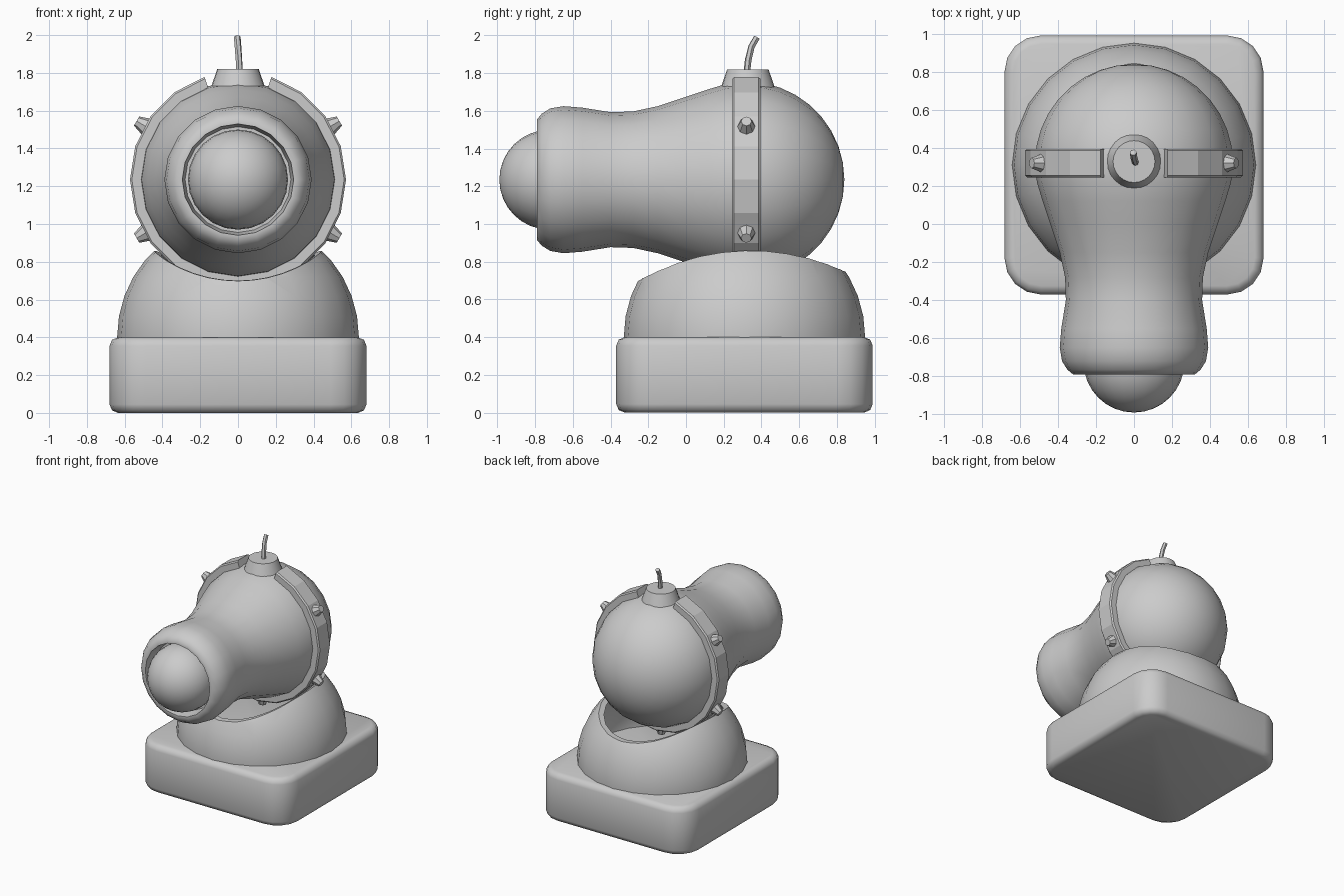
import bpy, bmesh, math
from mathutils import Vector, Matrix

default = bpy.data.objects.get("Cube")
if default:
    bpy.data.objects.remove(default, do_unlink=True)

AXIS_Z = 1.235   # height of the barrel axis
BODY_Y = 0.32    # centre of the round body and mount
SIDES = 20

grey = bpy.data.materials.new("plain grey")
grey.use_nodes = True
grey.diffuse_color = (0.6, 0.6, 0.6, 1)
grey.node_tree.nodes["Principled BSDF"].inputs["Base Color"].default_value = grey.diffuse_color


def finish(name, bm, smooth=35):
    bmesh.ops.recalc_face_normals(bm, faces=bm.faces)
    mesh = bpy.data.meshes.new(name)
    bm.to_mesh(mesh)
    bm.free()
    ob = bpy.data.objects.new(name, mesh)
    bpy.context.collection.objects.link(ob)
    mesh.materials.append(grey)
    bpy.ops.object.select_all(action='DESELECT')
    bpy.context.view_layer.objects.active = ob
    ob.select_set(True)
    if smooth:
        bpy.ops.object.shade_smooth_by_angle(angle=math.radians(smooth))
    return ob


def lathe(name, profile, sides, smooth=35):
    """Spin (y, radius) points around the barrel axis."""
    bm = bmesh.new()
    verts = [bm.verts.new((0, y, AXIS_Z + r)) for y, r in profile]
    edges = [bm.edges.new(pair) for pair in zip(verts, verts[1:])]
    bmesh.ops.spin(bm, geom=verts + edges, cent=(0, 0, AXIS_Z), axis=(0, 1, 0),
                   angle=math.tau, steps=sides)
    bmesh.ops.remove_doubles(bm, verts=bm.verts, dist=0.0005)
    return finish(name, bm, smooth)


# Base block: rounded in plan, then softened along top and bottom
bm = bmesh.new()
bmesh.ops.create_cube(bm, size=1, matrix=Matrix.Translation((0, 0.31, 0.2))
                      @ Matrix.Diagonal((1.36, 1.36, 0.4, 1)))
upright = [e for e in bm.edges if abs(e.verts[0].co.z - e.verts[1].co.z) > 0.1]
bmesh.ops.bevel(bm, geom=upright, offset=0.19, segments=4, profile=0.5, affect='EDGES')
rims = [e for e in bm.edges if abs(e.verts[0].co.z - e.verts[1].co.z) < 0.01]
bmesh.ops.bevel(bm, geom=rims, offset=0.045, segments=2, profile=0.5, affect='EDGES')
finish("base_block", bm, 50)

# Mount: a hollow half dome with a saddle scooped out for the barrel
bm = bmesh.new()
bmesh.ops.create_uvsphere(bm, u_segments=24, v_segments=18, radius=0.64,
                          matrix=Matrix.Translation((0, 0.31, 0.4)))
bmesh.ops.bisect_plane(bm, geom=bm.verts[:] + bm.edges[:] + bm.faces[:],
                       plane_co=(0, 0, 0.39), plane_no=(0, 0, -1), clear_outer=True)
mount = finish("mount_dome", bm, 0)
shell = mount.modifiers.new("shell", 'SOLIDIFY')
shell.thickness = 0.04
shell.offset = -1

bm = bmesh.new()
tilt = Matrix.Rotation(math.radians(92.6), 4, 'X')
bmesh.ops.create_cone(bm, cap_ends=True, segments=64, radius1=0.8, radius2=0.8,
                      depth=3, matrix=Matrix.Translation((0, 0.31, 1.525)) @ tilt)
cutter = finish("saddle_cutter", bm, 0)
cutter.hide_render = True
cutter.hide_viewport = False
scoop = mount.modifiers.new("scoop", 'BOOLEAN')
scoop.operation = 'DIFFERENCE'
scoop.object = cutter
scoop.solver = 'EXACT'
bpy.context.view_layer.update()
cut_mesh = bpy.data.meshes.new_from_object(
    mount.evaluated_get(bpy.context.evaluated_depsgraph_get()))
mount.modifiers.clear()
mount.data = cut_mesh
bpy.data.objects.remove(cutter, do_unlink=True)
bpy.ops.object.select_all(action='DESELECT')
bpy.context.view_layer.objects.active = mount
mount.select_set(True)
bpy.ops.object.shade_smooth_by_angle(angle=math.radians(35))

# Barrel: recessed muzzle, flared lip, narrow neck, round back
neck = [(-0.68, 0), (-0.68, 0.28), (-0.79, 0.295), (-0.79, 0.32), (-0.765, 0.35),
        (-0.72, 0.378), (-0.65, 0.39), (-0.55, 0.382), (-0.4, 0.358), (-0.28, 0.362),
        (-0.15, 0.39), (0, 0.44), (0.12, 0.48), (0.22, 0.51)]
back = [(BODY_Y + 0.52 * math.sin(a), 0.52 * math.cos(a))
        for a in (math.radians(10 * i) for i in range(10))]
back[-1] = (back[-1][0], 0)
lathe("barrel", neck + back, SIDES, 45)

# Ball sitting in the muzzle
bm = bmesh.new()
bmesh.ops.create_uvsphere(bm, u_segments=24, v_segments=16, radius=0.265,
                          matrix=Matrix.Translation((0, -0.725, AXIS_Z))
                          @ Matrix.Rotation(math.pi / 2, 4, 'X'))
finish("cannon_ball", bm)

# Strap around the body, open at the top for the fuse cap
bm = bmesh.new()
section = [(-0.075, 0.49), (-0.075, 0.562), (-0.065, 0.572),
           (0.065, 0.572), (0.075, 0.562), (0.075, 0.49)]
rings = []
for i in range(1, SIDES):
    a = math.tau * i / SIDES
    rings.append([bm.verts.new((r * math.sin(a), BODY_Y + y, AXIS_Z + r * math.cos(a)))
                  for y, r in section])
for r0, r1 in zip(rings, rings[1:]):
    for k in range(len(section)):
        n = (k + 1) % len(section)
        bm.faces.new((r0[k], r0[n], r1[n], r1[k]))
bm.faces.new(rings[0])
bm.faces.new(rings[-1])
finish("strap", bm, 15)

# Rivets every sixth of a turn, none at the top
for i in range(1, 6):
    a = math.tau * i / 6
    out = Vector((math.sin(a), 0, math.cos(a)))
    bm = bmesh.new()
    bmesh.ops.create_cone(bm, cap_ends=True, segments=8, radius1=0.052, radius2=0.028,
                          depth=0.07, matrix=Matrix.Translation(
                              Vector((0, BODY_Y, AXIS_Z)) + out * 0.585)
                          @ out.to_track_quat('Z', 'Y').to_matrix().to_4x4())
    finish(f"rivet_{i}", bm, 0)

# Fuse cap
bm = bmesh.new()
bmesh.ops.create_cone(bm, cap_ends=True, segments=24, radius1=0.158, radius2=0.11,
                      depth=0.14, matrix=Matrix.Translation((0, BODY_Y + 0.008, 1.75)))
finish("fuse_cap", bm)

# Bent fuse
path = [(0.008, 0.322, 1.80), (0.005, 0.33, 1.87), (0, 0.347, 1.94), (-0.004, 0.376, 1.99)]
bm = bmesh.new()
loops = []
for i, p in enumerate(path):
    ahead = Vector(path[min(i + 1, 3)]) - Vector(path[max(i - 1, 0)])
    turn = ahead.to_track_quat('Z', 'Y')
    loops.append([bm.verts.new(Vector(p) + turn @ Vector(
        (0.018 * math.cos(k * math.tau / 6), 0.018 * math.sin(k * math.tau / 6), 0)))
        for k in range(6)])
for l0, l1 in zip(loops, loops[1:]):
    for k in range(6):
        n = (k + 1) % 6
        bm.faces.new((l0[k], l0[n], l1[n], l1[k]))
bm.faces.new(loops[0])
bm.faces.new(loops[-1])
finish("fuse", bm)
